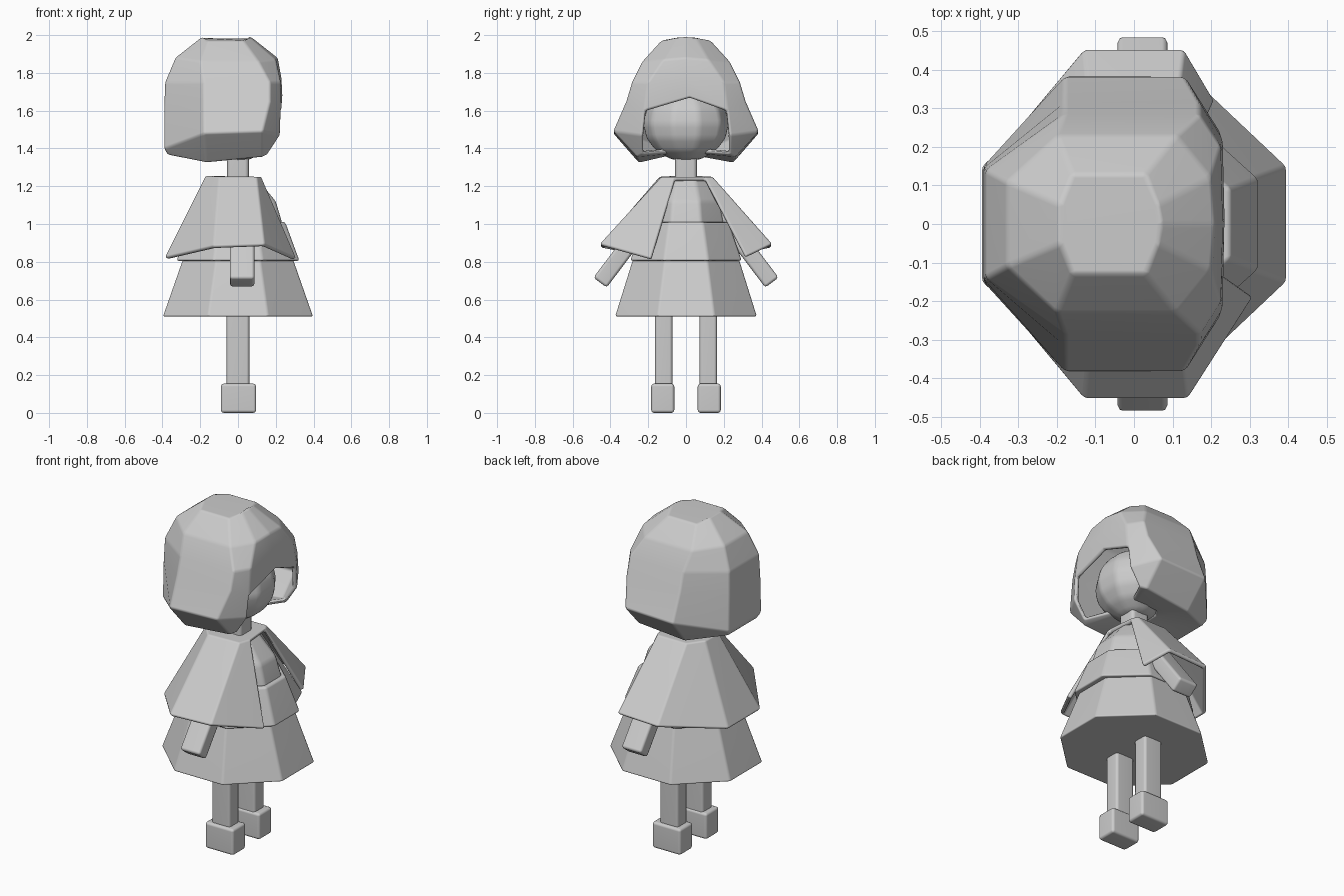
import bpy, bmesh
from math import atan2
from mathutils import Matrix, Vector

cube = bpy.data.objects.get("Cube")
if cube:
    bpy.data.objects.remove(cube)

clay = bpy.data.materials.new("clay_grey")
clay.use_nodes = True
GREY = (0.6, 0.6, 0.6, 1)
clay.diffuse_color = GREY
clay.node_tree.nodes["Principled BSDF"].inputs["Base Color"].default_value = GREY


def finish(name, bm, bevel=0.015, shell=0, segments=2):
    """Turn a bmesh into a softly bevelled, smooth object."""
    bmesh.ops.recalc_face_normals(bm, faces=bm.faces)
    for f in bm.faces:
        f.smooth = True
    me = bpy.data.meshes.new(name)
    bm.to_mesh(me)
    bm.free()
    me.materials.append(clay)
    ob = bpy.data.objects.new(name, me)
    bpy.context.collection.objects.link(ob)
    if shell:
        m = ob.modifiers.new("Shell", 'SOLIDIFY')
        m.thickness, m.offset = shell, -1
    if bevel:
        m = ob.modifiers.new("Bevel", 'BEVEL')
        m.width, m.segments = bevel, segments
        m.limit_method, m.angle_limit = 'ANGLE', 0.2
        ob.modifiers.new("Normals", 'WEIGHTED_NORMAL')
    return ob


def loft(rings, closed=True, skip=lambda row, col: False, top=True, bottom=True):
    """Skin a stack of equal point rings, listed from top to bottom."""
    bm = bmesh.new()
    rows = [[bm.verts.new(p) for p in ring] for ring in rings]
    n = len(rows[0])
    for r in range(len(rows) - 1):
        for c in range(n if closed else n - 1):
            d = (c + 1) % n
            if not skip(r, c):
                bm.faces.new((rows[r][c], rows[r][d], rows[r + 1][d], rows[r + 1][c]))
    if top:
        bm.faces.new(rows[0])
    if bottom:
        bm.faces.new(rows[-1])
    return bm


def octagon(x, y, z, cx=0.0, k=0.4):
    """Eight-sided ring with flats on the axes."""
    half = [(x, k * y), (k * x, y), (-k * x, y), (-x, k * y)]
    return [(cx + a, b, z) for a, b in half] + [(cx + a, -b, z) for a, b in reversed(half)]


def block(name, size, matrix, bevel=0.015):
    bm = bmesh.new()
    bmesh.ops.create_cube(bm, size=1)
    bmesh.ops.scale(bm, vec=size, verts=bm.verts)
    bmesh.ops.transform(bm, matrix=matrix, verts=bm.verts)
    return finish(name, bm, bevel)


# Hair: each ring is front centre, front, side front, side back, back, then mirrored
def hair_ring(*pts):
    return list(pts) + [(x, -y, z) for x, y, z in reversed(pts[1:])]


hair = [
    hair_ring((.07, .0, 1.99), (.06, .05, 1.99), (.03, .13, 1.97), (-.16, .13, 1.97), (-.19, .05, 1.99)),
    hair_ring((.21, .0, 1.88), (.20, .12, 1.87), (.11, .23, 1.86), (-.20, .23, 1.86), (-.33, .11, 1.88)),
    hair_ring((.23, .0, 1.77), (.225, .2, 1.75), (.17, .285, 1.75), (-.18, .285, 1.75), (-.385, .14, 1.75)),
    hair_ring((.235, .02, 1.67), (.23, .22, 1.60), (.17, .315, 1.65), (-.18, .315, 1.65), (-.39, .145, 1.62)),
    hair_ring((.22, .0, 1.50), (.225, .235, 1.47), (.13, .385, 1.49), (-.18, .385, 1.48), (-.39, .15, 1.40)),
    hair_ring((.15, .0, 1.38), (.16, .23, 1.37), (.13, .26, 1.355), (-.17, .25, 1.325), (-.37, .13, 1.365)),
    hair_ring((.08, .0, 1.38), (.08, .08, 1.38), (.06, .1, 1.37), (-.07, .1, 1.36), (-.1, .06, 1.36)),
]
finish("hair", loft(hair, skip=lambda r, c: r >= 3 and c in (0, 8), bottom=False),
       0.022, shell=0.025)

# Head and neck
bm = bmesh.new()
bmesh.ops.create_uvsphere(bm, u_segments=10, v_segments=8, radius=1)
bmesh.ops.transform(bm, verts=bm.verts,
                    matrix=Matrix.Translation((0, 0, 1.53)) @ Matrix.Diagonal((.205, .23, .2, 1)))
finish("head", bm, 0.02)
block("neck", (.115, .115, .25), Matrix.Translation((0, 0, 1.3)), 0.02)

# Cape, open at the front with one flap reaching further across
collar = [(.125, -.06, 1.25), (.1, -.13, 1.25), (-.1, -.14, 1.25), (-.17, -.06, 1.255),
          (-.17, .06, 1.255), (-.1, .14, 1.25), (.09, .14, 1.25), (.11, .1, 1.25)]
hem = [(.31, -.19, .82), (.14, -.455, .895), (-.13, -.455, .885), (-.385, -.15, .825),
       (-.385, .15, .825), (-.13, .455, .885), (.13, .455, .895), (.21, .32, .83)]
finish("cape", loft([collar, hem], closed=False, bottom=False), 0.01, shell=0.025)

# Chest, tunic and skirt
finish("chest", loft([octagon(.10, .12, 1.24), octagon(.20, .18, 1.12), octagon(.235, .2, 1.0)]))
finish("tunic", loft([octagon(.25, .225, 1.01), octagon(.325, .295, .805)]), 0.012)
finish("skirt", loft([octagon(.285, .275, .83), octagon(.397, .375, .51)]), 0.01)

# Arms, legs and feet on both sides
for side, s in (("left", 1), ("right", -1)):
    shoulder, hand = Vector((.022, s * .16, 1.08)), Vector((.022, s * .455, .69))
    reach = hand - shoulder
    tilt = Matrix.Rotation(atan2(-reach.y, reach.z), 4, 'X')
    block(side + "_arm", (.13, .088, reach.length),
          Matrix.Translation((shoulder + hand) / 2) @ tilt)
    block(side + "_leg", (.12, .092, .42), Matrix.Translation((0, s * .118, .33)))
    block(side + "_foot", (.187, .122, .155), Matrix.Translation((.003, s * .123, .0775)))
